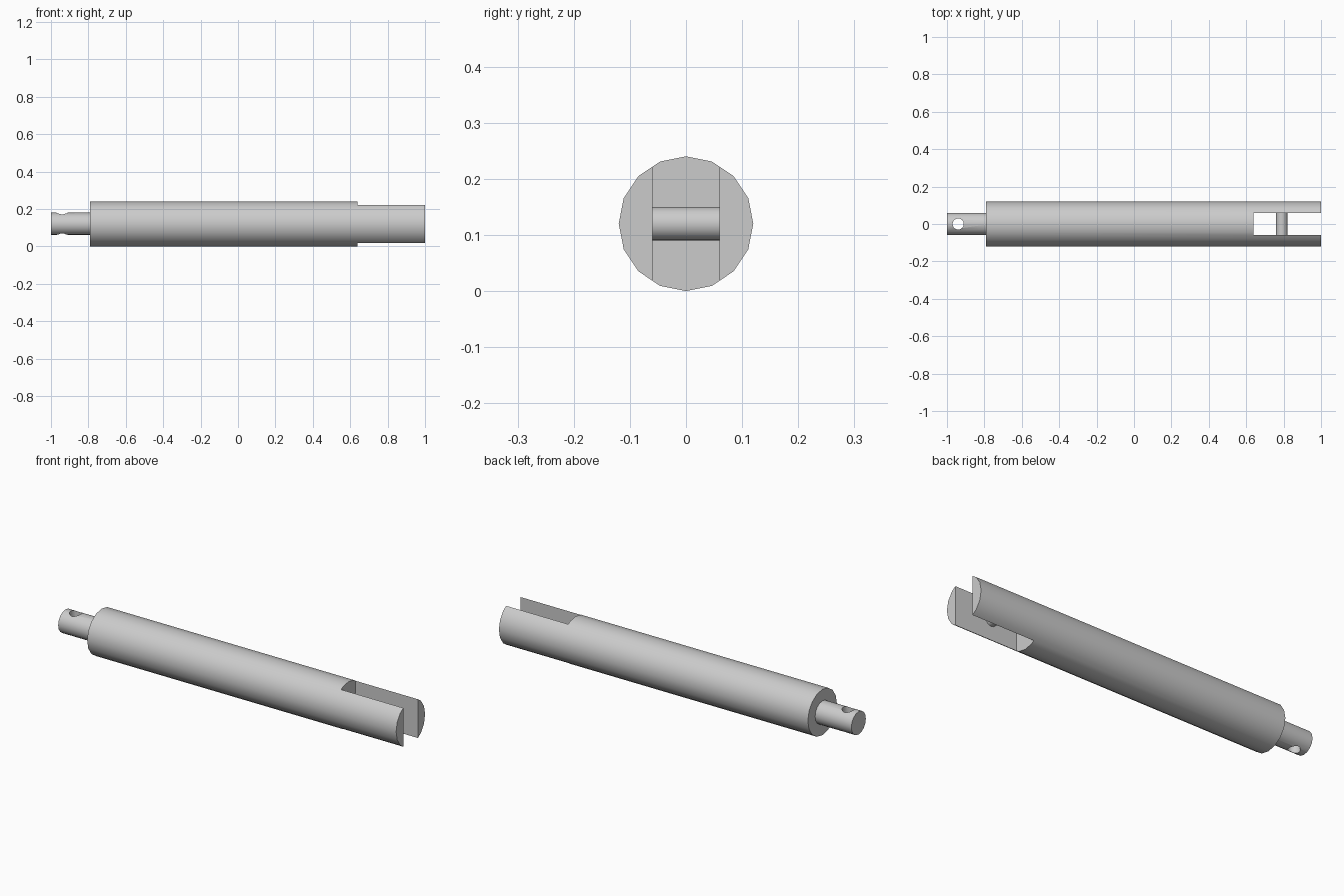
import bpy
from math import pi, radians

cube = bpy.data.objects.get("Cube")
if cube:
    bpy.data.objects.remove(cube, do_unlink=True)

AXIS_Z = 0.12   # height of the shaft centreline
SIDES = 16
ALONG_X, ALONG_Y, ALONG_Z = (0, pi / 2, 0), (pi / 2, 0, 0), (0, 0, 0)

steel = bpy.data.materials.new("grey steel")
steel.use_nodes = True
GREY = (0.6, 0.6, 0.6, 1)
steel.diffuse_color = GREY
steel.node_tree.nodes["Principled BSDF"].inputs["Base Color"].default_value = GREY


def cylinder(name, radius, length, x, rotation):
    bpy.ops.mesh.primitive_cylinder_add(vertices=SIDES, radius=radius, depth=length,
                                        location=(x, 0, AXIS_Z), rotation=rotation)
    obj = bpy.context.object
    obj.name = name
    obj.data.materials.append(steel)
    bpy.ops.object.transform_apply(location=True, rotation=True, scale=True)
    return obj


def activate(obj):
    bpy.ops.object.select_all(action='DESELECT')
    obj.select_set(True)
    bpy.context.view_layer.objects.active = obj


def cut(obj, cutter):
    activate(obj)
    mod = obj.modifiers.new("cut", 'BOOLEAN')
    mod.operation = 'DIFFERENCE'
    mod.solver = 'EXACT'
    mod.object = cutter
    bpy.ops.object.modifier_apply(modifier=mod.name)
    bpy.data.objects.remove(cutter, do_unlink=True)


# Main shaft with a fork slot open at the +x end
shaft = cylinder("shaft", 0.12, 1.79, 0.105, ALONG_X)
bpy.ops.mesh.primitive_cube_add(size=1, location=(0.84, 0, AXIS_Z))
slot = bpy.context.object
slot.scale = (0.4, 0.12, 0.4)
bpy.ops.object.transform_apply(location=True, rotation=True, scale=True)
slot.data.materials.append(steel)
cut(shaft, slot)

# Thin tang at the -x end, with a vertical cross hole
tang = cylinder("tang", 0.06, 0.23, -0.885, ALONG_X)
cut(tang, cylinder("hole_cutter", 0.03, 0.3, -0.94, ALONG_Z))

# Cross pin between the fork cheeks
pin = cylinder("fork_pin", 0.03, 0.122, 0.79, ALONG_Y)

for part in (shaft, tang, pin):
    activate(part)
    bpy.ops.object.shade_smooth_by_angle(angle=radians(30))
